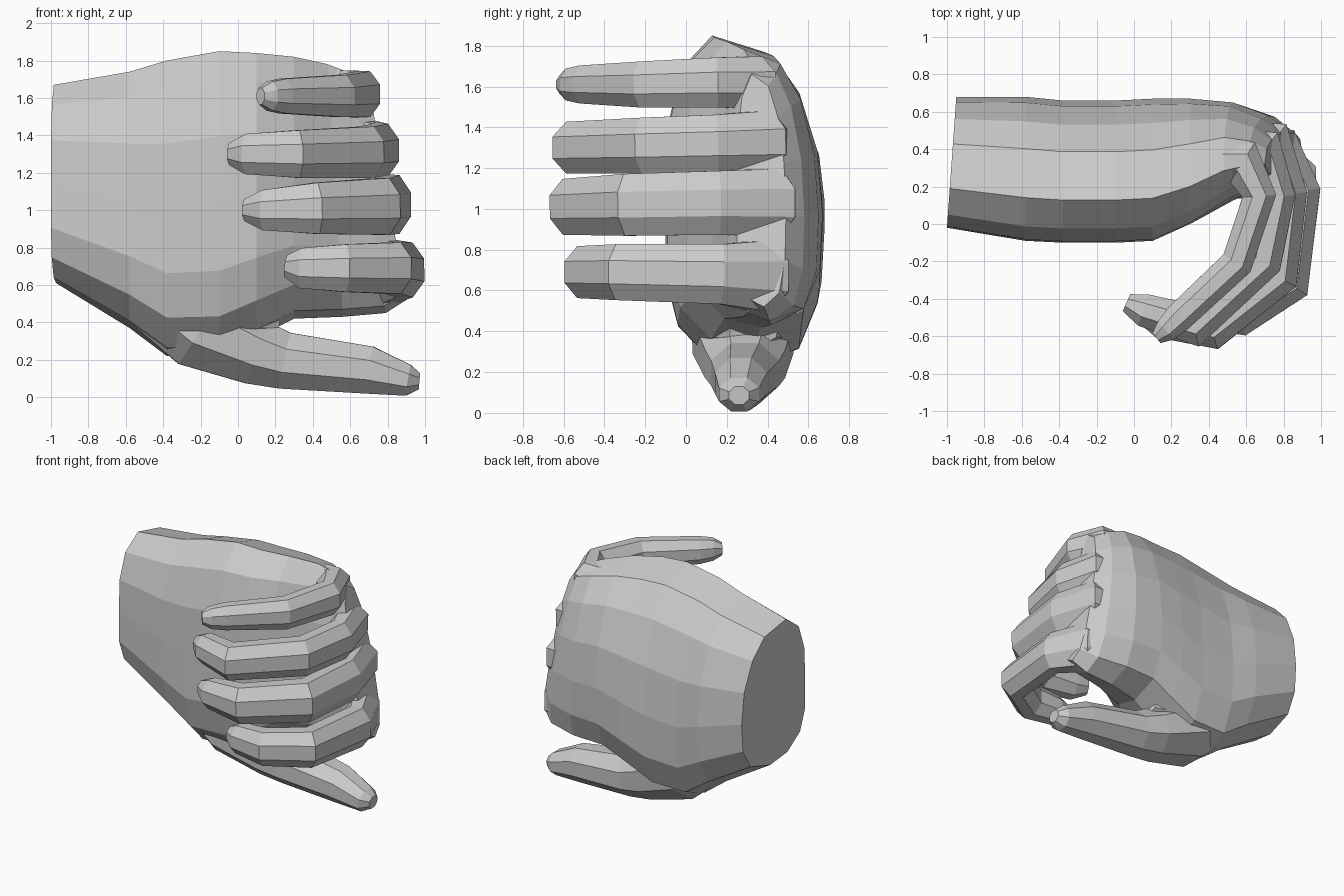
import bpy, bmesh, math
from mathutils import Vector

UP = Vector((0, 0, 1))


def loft(name, rings):
    """Skin a list of equal-sized rings and cap both ends."""
    bm = bmesh.new()
    vs = [[bm.verts.new(p) for p in r] for r in rings]
    n = len(vs[0])
    for a, b in zip(vs, vs[1:]):
        for i in range(n):
            j = (i + 1) % n
            bm.faces.new((a[i], a[j], b[j], b[i]))
    bm.faces.new(vs[0])
    bm.faces.new(vs[-1])
    bmesh.ops.recalc_face_normals(bm, faces=bm.faces)
    me = bpy.data.meshes.new(name)
    bm.to_mesh(me)
    bm.free()
    ob = bpy.data.objects.new(name, me)
    bpy.context.collection.objects.link(ob)
    return ob


def tube(name, path, sides=8):
    """Faceted digit along (x, y, z, half thickness, half height) points."""
    pts = [Vector(p[:3]) for p in path]
    rings = []
    for i, p in enumerate(path):
        a = (pts[i] - pts[max(i - 1, 0)]).normalized()
        b = (pts[min(i + 1, len(pts) - 1)] - pts[i]).normalized()
        t = (a + b).normalized()
        side = t.cross(UP).normalized()
        top = side.cross(t).normalized()
        # widen mitred bends so the digit keeps its thickness
        mitre = 1 / max(0.75, t.dot(b if b.length else a))
        ring = []
        for k in range(sides):
            ang = 2 * math.pi * (k + 0.5) / sides
            c, s = math.cos(ang) * 1.06, math.sin(ang) * 1.06
            ring.append(pts[i] + side * c * p[3] * mitre + top * s * p[4])
        rings.append(ring)
    return loft(name, rings)


# Palm and wrist: one outline in (y, z) fractions, fitted to each station
outline = [(0, .28), (0, .5), (.01, .72), (.1, .9), (.3, 1), (.64, .95),
           (.83, .82), (.96, .62), (1, .4), (.98, .2), (.86, .06),
           (.55, 0), (.28, .03), (.08, .13)]
# x, y min, y max, z min, z max, x shear from bottom to top
stations = [(-.975, -.02, .68, .61, 1.67, 0),
            (-.58, -.09, .68, .37, 1.74, 0),
            (-.38, -.1, .66, .22, 1.80, 0),
            (-.1, -.1, .66, .22, 1.85, 0),
            (.1, -.09, .67, .32, 1.84, 0),
            (.3, 0, .67, .42, 1.82, 0),
            (.52, .13, .65, .43, 1.78, .08),
            (.7, .2, .58, .45, 1.73, .18),
            (.8, .25, .49, .52, 1.66, .2)]
rings = []
for i, (x, y0, y1, z0, z1, sh) in enumerate(stations):
    rings.append([Vector((x + sh * (.5 - v) + (.05 * (u - .5) if i == 0 else 0),
                          y0 + u * (y1 - y0), z0 + v * (z1 - z0)))
                  for u, v in outline])
loft("palm_and_wrist", rings)

# Curled fingers: joint positions in plan, height, and half sizes
fingers = {
    "index_finger": [(.4, .42, .68, .12, .17), (.78, .39, .67, .12, .18),
                     (.89, .17, .68, .105, .15), (.83, -.32, .69, .105, .14),
                     (.57, -.49, .69, .105, .13), (.34, -.47, .69, .09, .11),
                     (.26, -.45, .7, .05, .06)],
    "middle_finger": [(.4, .43, 1.03, .12, .16), (.73, .42, 1.03, .12, .17),
                      (.82, .16, 1.03, .105, .16), (.77, -.28, 1.02, .105, .155),
                      (.42, -.56, 1.01, .105, .14), (.14, -.52, 1.0, .09, .11),
                      (.04, -.48, 1.0, .05, .06)],
    "ring_finger": [(.4, .41, 1.33, .12, .15), (.68, .38, 1.33, .12, .155),
                    (.76, .15, 1.32, .1, .145), (.69, -.2, 1.31, .1, .14),
                    (.32, -.54, 1.3, .105, .13), (.05, -.46, 1.3, .09, .11),
                    (-.04, -.42, 1.3, .05, .06)],
    "little_finger": [(.3, .33, 1.62, .11, .13), (.58, .33, 1.62, .11, .13),
                      (.67, .15, 1.62, .085, .125), (.55, -.21, 1.61, .085, .115),
                      (.24, -.5, 1.61, .08, .095), (.17, -.57, 1.61, .065, .08),
                      (.12, -.61, 1.61, .035, .045)],
}
for name, path in fingers.items():
    tube(name, path)

# Thumb with its fleshy base
tube("thumb", [(-.55, .28, .66, .26, .22), (-.2, .28, .37, .25, .23),
               (.1, .29, .24, .2, .18), (.25, .29, .195, .17, .155),
               (.7, .27, .145, .13, .13), (.91, .26, .09, .1, .085),
               (.97, .26, .085, .05, .045)])

# Web of skin between thumb and index finger
tube("thumb_web", [(-.3, .27, .5, .24, .2), (.05, .3, .42, .2, .13),
                   (.2, .33, .4, .12, .07)])
